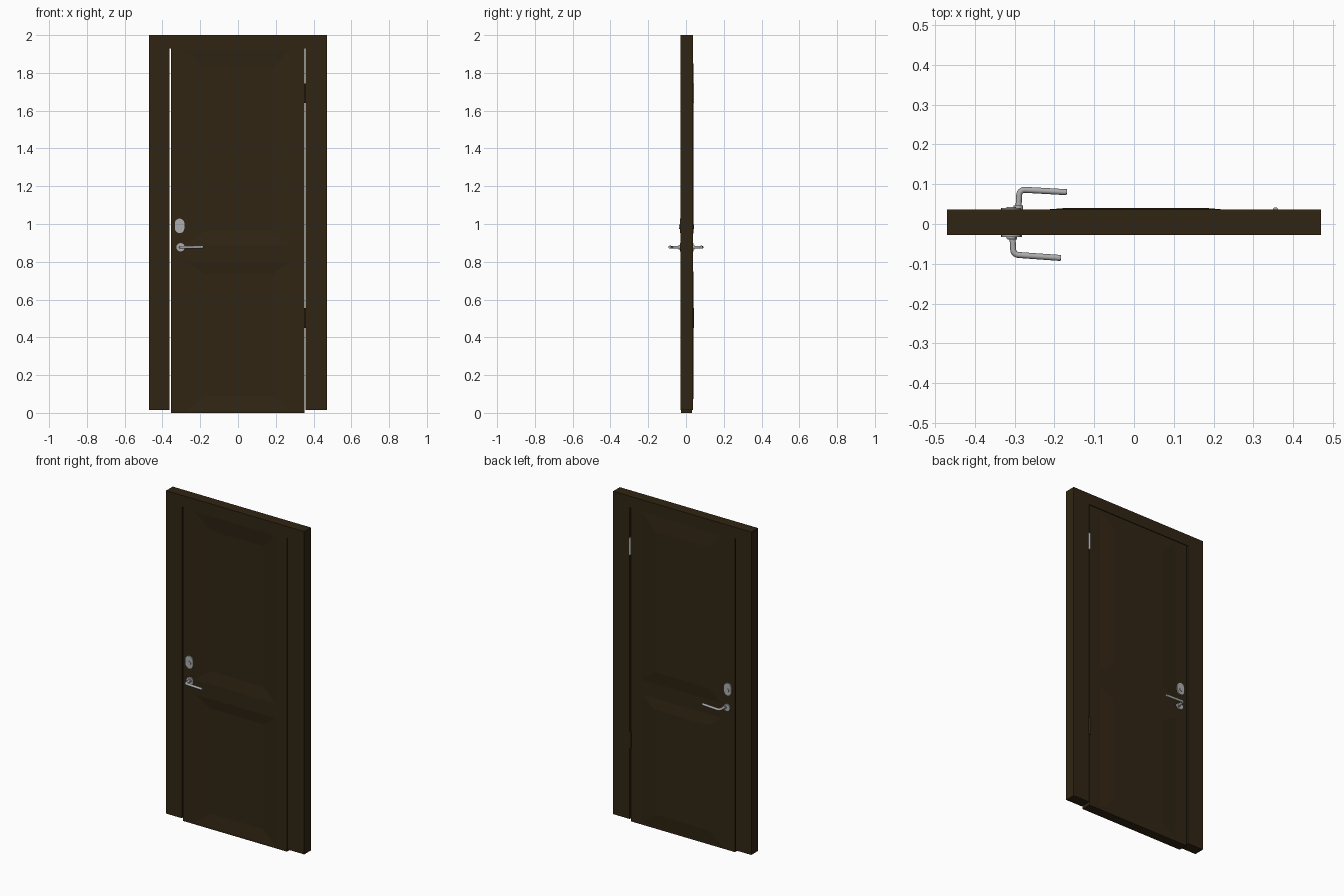
import bpy, bmesh, math
from mathutils import Vector

if "Cube" in bpy.data.objects:
    bpy.data.objects.remove(bpy.data.objects["Cube"])


def material(name, rgb):
    m = bpy.data.materials.new(name)
    m.diffuse_color = (*rgb, 1)
    m.use_nodes = True
    m.node_tree.nodes["Principled BSDF"].inputs["Base Color"].default_value = m.diffuse_color
    return m


WOOD = material("dark_brown", (0.030, 0.0185, 0.0065))
METAL = material("satin_metal", (0.42, 0.42, 0.42))


def finish(name, bm, mat, smooth=False):
    bmesh.ops.remove_doubles(bm, verts=bm.verts, dist=1e-5)
    bmesh.ops.recalc_face_normals(bm, faces=bm.faces)
    me = bpy.data.meshes.new(name)
    bm.to_mesh(me)
    bm.free()
    me.materials.append(mat)
    ob = bpy.data.objects.new(name, me)
    bpy.context.collection.objects.link(ob)
    if smooth:
        bpy.ops.object.select_all(action='DESELECT')
        ob.select_set(True)
        bpy.context.view_layer.objects.active = ob
        bpy.ops.object.shade_smooth_by_angle(angle=math.radians(40))
    return ob


def prism(name, outline, y0, y1, mat, smooth=False):
    """Outline in x, z extruded along y."""
    bm = bmesh.new()
    f = bm.faces.new([bm.verts.new((x, y0, z)) for x, z in outline])
    r = bmesh.ops.extrude_face_region(bm, geom=[f])
    verts = [v for v in r["geom"] if isinstance(v, bmesh.types.BMVert)]
    bmesh.ops.translate(bm, verts=verts, vec=(0, y1 - y0, 0))
    return finish(name, bm, mat, smooth)


def oval(cx, cz, w, h, n=24):
    """Round-ended upright plate outline."""
    r, s = w / 2, (h - w) / 2
    pts = []
    for half in (0, 1):
        for i in range(n // 2 + 1):
            a = math.pi * (half + i / (n // 2))
            pts.append((cx + r * math.cos(a), cz + r * math.sin(a) + (s if half == 0 else -s)))
    return pts


def disc(cx, cz, r, n=24):
    return [(cx + r * math.cos(2 * math.pi * i / n), cz + r * math.sin(2 * math.pi * i / n)) for i in range(n)]


def tube(name, path, radius, mat, n=14):
    """Round bar swept along a path lying in the xy plane."""
    bm = bmesh.new()
    rings = []
    path = [Vector(p) for p in path]
    for i, p in enumerate(path):
        t = (path[min(i + 1, len(path) - 1)] - path[max(i - 1, 0)]).normalized()
        side = t.cross(Vector((0, 0, 1))).normalized()
        up = side.cross(t)
        rings.append([bm.verts.new(p + radius * (math.cos(a) * side + math.sin(a) * up))
                      for a in (2 * math.pi * k / n for k in range(n))])
    for a, b in zip(rings, rings[1:]):
        for k in range(n):
            bm.faces.new((a[k], a[(k + 1) % n], b[(k + 1) % n], b[k]))
    bm.faces.new(rings[0])
    bm.faces.new(rings[-1])
    return finish(name, bm, mat, True)


# Door frame: two jambs and a head as one arch
prism("door_frame", [(-0.47, 0.015), (-0.47, 2), (0.47, 2), (0.47, 0.015), (0.357, 0.015),
                     (0.357, 1.93), (-0.362, 1.93), (-0.362, 0.015)], -0.028, 0.037, WOOD)

# Door leaf: panels pressed in on the front and raised on the back
bm = bmesh.new()


def quad(pts):
    bm.faces.new([bm.verts.new(p) for p in pts])


XS = [-0.355, -0.275, 0.275, 0.352]
ZS = [0, 0.012, 0.80, 0.89, 1.922, 1.93]
FIELD = {1: (0.09, 0.735), 3: (0.965, 1.83)}
for y, yf in ((-0.027, -0.018), (0.032, 0.040)):
    for i in range(3):
        for j in range(5):
            x0, x1, z0, z1 = XS[i], XS[i + 1], ZS[j], ZS[j + 1]
            outer = [(x0, y, z0), (x1, y, z0), (x1, y, z1), (x0, y, z1)]
            if i == 1 and j in FIELD:
                a, b = FIELD[j]
                inner = [(-0.175, yf, a), (0.185, yf, a), (0.185, yf, b), (-0.175, yf, b)]
                for k in range(4):
                    m = (k + 1) % 4
                    quad([outer[k], outer[m], inner[m], inner[k]])
                quad(inner)
            else:
                quad(outer)
for z in (ZS[0], ZS[-1]):
    for a, b in zip(XS, XS[1:]):
        quad([(a, -0.027, z), (b, -0.027, z), (b, 0.032, z), (a, 0.032, z)])
for x in (XS[0], XS[-1]):
    for a, b in zip(ZS, ZS[1:]):
        quad([(x, -0.027, a), (x, -0.027, b), (x, 0.032, b), (x, 0.032, a)])
finish("door_leaf", bm, WOOD)

# Hinges on the back of the right edge
for name, z0, z1, mat in (("upper_hinge", 1.64, 1.745, METAL), ("lower_hinge", 0.45, 0.555, WOOD)):
    bm = bmesh.new()
    r = bmesh.ops.create_cone(bm, cap_ends=True, segments=14, radius1=0.007, radius2=0.007, depth=z1 - z0)
    bmesh.ops.translate(bm, verts=r["verts"], vec=(0.356, 0.035, (z0 + z1) / 2))
    finish(name, bm, mat, True)
    prism(name + "_leaf", [(0.350, z0), (0.359, z0), (0.359, z1), (0.350, z1)], -0.01, 0.034, WOOD)

# Lever handles, rosettes and lock plates on both sides
HZ = 0.877
for side, x, y, s, ytip in (("front", -0.306, -0.027, -1, -0.0855), ("back", -0.291, 0.032, 1, 0.080)):
    ybar = -0.078 if s < 0 else 0.086
    r = 0.014
    path = [(x, y, HZ), (x + 0.002, ybar - s * r, HZ)]
    for i in range(1, 7):
        a = math.pi / 2 * i / 6
        path.append((x + 0.002 + r * (1 - math.cos(a)), ybar - s * r + s * r * math.sin(a), HZ))
    path.append((x + 0.122, ytip, HZ + 0.001))
    tube(side + "_lever", path, 0.0075, METAL)
    top = y + s * 0.006 if s < 0 else 0.040
    prism(side + "_rosette", disc(-0.304, HZ, 0.022), y, top, METAL, True)
    prism(side + "_collar", disc(x, HZ, 0.012), y, top + s * 0.006, METAL, True)
    prism(side + "_lock_plate", oval(-0.309, 0.99, 0.05, 0.077), y, top, METAL, True)
    prism(side + "_lock_cylinder", disc(-0.309, 0.985, 0.012), y, top + s * 0.003, METAL, True)
